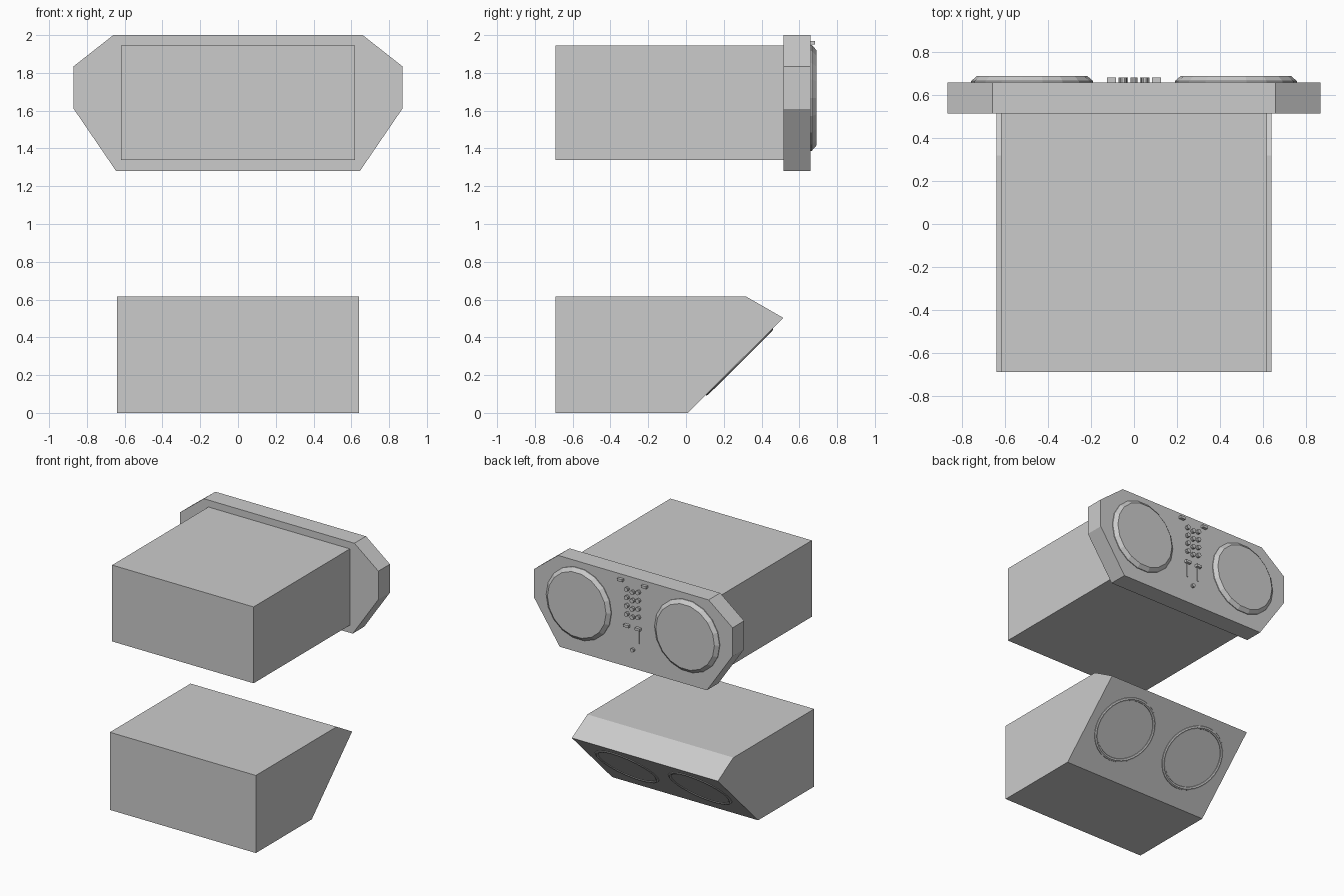
import bpy, bmesh, math
from mathutils import Matrix, Vector

if "Cube" in bpy.data.objects:
    bpy.data.objects.remove(bpy.data.objects["Cube"])


def finish(name, bm, smooth=False):
    bmesh.ops.recalc_face_normals(bm, faces=bm.faces)
    mesh = bpy.data.meshes.new(name)
    bm.to_mesh(mesh)
    bm.free()
    obj = bpy.data.objects.new(name, mesh)
    bpy.context.collection.objects.link(obj)
    if smooth:
        bpy.ops.object.select_all(action='DESELECT')
        obj.select_set(True)
        bpy.context.view_layer.objects.active = obj
        bpy.ops.object.shade_smooth_by_angle(angle=math.radians(35))
    return obj


def prism(name, points, push):
    """Closed profile pushed along a vector."""
    bm = bmesh.new()
    face = bm.faces.new([bm.verts.new(p) for p in points])
    res = bmesh.ops.extrude_face_region(bm, geom=[face], use_keep_orig=True)
    bmesh.ops.translate(bm, vec=push, verts=[v for v in res['geom'] if isinstance(v, bmesh.types.BMVert)])
    return finish(name, bm)


def box(name, x0, x1, y0, y1, z0, z1):
    return prism(name, [(x0, y0, z0), (x1, y0, z0), (x1, y0, z1), (x0, y0, z1)], (0, y1 - y0, 0))


def lathe(name, profile, centre, axis, sides, smooth=False):
    """Profile of (radius, height) turned about an axis."""
    bm = bmesh.new()
    verts = [bm.verts.new((r, 0, h)) for r, h in profile]
    edges = [bm.edges.new(p) for p in zip(verts, verts[1:])]
    bmesh.ops.spin(bm, geom=verts + edges, cent=(0, 0, 0), axis=(0, 0, 1),
                   angle=math.tau, steps=sides, use_duplicate=False)
    bmesh.ops.remove_doubles(bm, verts=bm.verts, dist=1e-4)
    turn = Vector(axis).to_track_quat('Z', 'Y').to_matrix().to_4x4()
    bm.transform(Matrix.Translation(centre) @ turn)
    return finish(name, bm, smooth)


# upper housing and its eight-sided fascia
box("upper_housing", -0.62, 0.62, -0.69, 0.515, 1.34, 1.945)
half = [(0.66, 2.0), (0.87, 1.835), (0.87, 1.61), (0.645, 1.28)]
outline = half + [(-x, z) for x, z in reversed(half)]
prism("fascia", [(x, 0.515, z) for x, z in outline], (0, 0.145, 0))

# lower housing with a slanted speaker face
side = [(-0.69, 0), (0.01, 0), (0.515, 0.503), (0.32, 0.615), (-0.69, 0.615)]
lower = prism("lower_housing", [(-0.64, y, z) for y, z in side], (1.28, 0, 0))
normal = Vector((0, 0.503, -0.505)).normalized()
back = (0, 1, 0)

for tag, s in (("left", -1), ("right", 1)):
    # chamfered round drivers on the fascia
    lathe(tag + "_round_driver", [(0, 0), (0.285, 0), (0.285, 0.006), (0.257, 0.03), (0, 0.03)],
          (s * 0.475, 0.66, 1.668), back, 18)

    # conical speaker recess
    mid = Vector((s * 0.32, 0.282, 0.271))
    cutter = lathe(tag + "_recess_cutter", [(0, -0.16), (0.07, -0.16), (0.245, 0.01), (0, 0.01)],
                   mid, normal, 32)
    cutter.hide_render = True
    mod = lower.modifiers.new("recess", 'BOOLEAN')
    mod.object = cutter
    mod.solver = 'EXACT'
    bpy.context.view_layer.objects.active = lower
    bpy.ops.object.modifier_apply(modifier=mod.name)
    bpy.data.objects.remove(cutter)

    # rounded lip and central dome
    ring = [(0.238 + 0.016 * math.cos(i * math.tau / 8), -0.006 + 0.014 * math.sin(i * math.tau / 8))
            for i in range(9)]
    lathe(tag + "_speaker_lip", ring, mid, normal, 32, True)
    dome = [(0.085 * math.cos(i * math.pi / 12), -0.148 + 0.055 * math.sin(i * math.pi / 12))
            for i in range(7)]
    lathe(tag + "_speaker_dome", dome, mid, normal, 24, True)

    # buttons and sliders on the fascia
    box(tag + "_button", s * 0.105 - 0.022, s * 0.105 + 0.022, 0.655, 0.683, 1.95, 1.97)
    box(tag + "_slider_slot", s * 0.05 - 0.005, s * 0.05 + 0.005, 0.655, 0.664, 1.49, 1.61)
    box(tag + "_slider_knob", s * 0.05 - 0.022, s * 0.05 + 0.022, 0.655, 0.683, 1.60, 1.62)

bpy.ops.object.select_all(action='DESELECT')
lower.select_set(True)
bpy.context.view_layer.objects.active = lower
bpy.ops.object.shade_smooth_by_angle(angle=math.radians(25))

# grid of small round keys and the small knob below it
for col in range(3):
    for row in range(4):
        z = 1.90 - row * 0.066 - (0.012 if col == 1 else 0)
        lathe("round_key", [(0, 0), (0.017, 0), (0.017, 0.023), (0, 0.023)],
              ((col - 1) * 0.05, 0.66, z), back, 10)
lathe("centre_knob", [(0, 0), (0.015, 0), (0.015, 0.02), (0, 0.02)], (0, 0.66, 1.43), back, 10)
